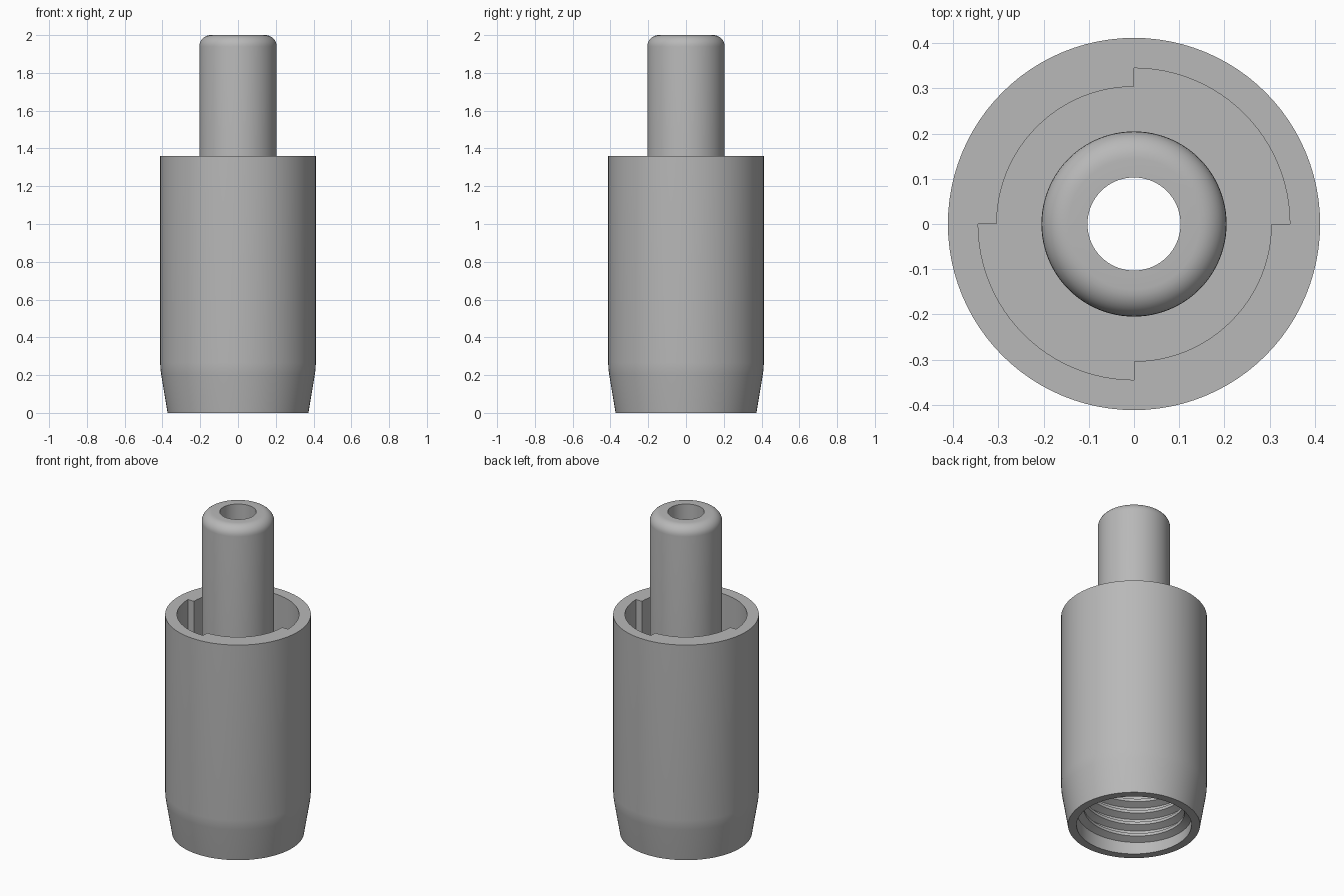
import bpy, bmesh, math

if "Cube" in bpy.data.objects:
    bpy.data.objects.remove(bpy.data.objects["Cube"], do_unlink=True)

SEGMENTS = 96
RIM, FLOOR, CEILING = 1.36, 0.8, 0.62      # collar rim, socket floor, bottom bore end
WIDE, NARROW = 0.345, 0.304                # socket wall radii in alternating quadrants
BORE = 0.325

grey = bpy.data.materials.new("plain grey")
grey.use_nodes = True
colour = (0.48, 0.48, 0.48, 1)
grey.diffuse_color = colour
grey.node_tree.nodes["Principled BSDF"].inputs["Base Color"].default_value = colour


def finish(bm, name):
    bmesh.ops.remove_doubles(bm, verts=bm.verts[:], dist=1e-5)
    bmesh.ops.recalc_face_normals(bm, faces=bm.faces[:])
    mesh = bpy.data.meshes.new(name)
    bm.to_mesh(mesh)
    bm.free()
    obj = bpy.data.objects.new(name, mesh)
    bpy.context.collection.objects.link(obj)
    mesh.materials.append(grey)
    bpy.ops.object.select_all(action='DESELECT')
    obj.select_set(True)
    bpy.context.view_layer.objects.active = obj
    bpy.ops.object.shade_smooth_by_angle(angle=math.radians(30))
    return obj


def skin(bm, columns, wrap):
    """Join neighbouring closed loops of points with quads."""
    rows = [[bm.verts.new(p) for p in col] for col in columns]
    pairs = list(zip(rows, rows[1:]))
    if wrap:
        pairs.append((rows[-1], rows[0]))
    for a, b in pairs:
        for i in range(len(a)):
            j = (i + 1) % len(a)
            bm.faces.new((a[i], a[j], b[j], b[i]))
    return rows


def around(profile, angle, lift=0):
    return [(r * math.cos(angle), r * math.sin(angle), z + lift) for r, z in profile]


def body_profile(wall):
    # rounded tip of the central post
    fillet = [(0.145 + 0.06 * math.cos(t), 1.94 + 0.06 * math.sin(t))
              for t in [i * math.pi / 16 for i in range(9)]]
    return ([(0.373, 0), (0.407, 0.205), (0.411, 0.235), (0.412, 0.265), (0.412, RIM),
             (WIDE, RIM), (wall, RIM), (wall, FLOOR), (NARROW, FLOOR), (0.205, FLOOR)]
            + fillet
            + [(0.103, 2), (0.103, CEILING), (BORE, CEILING), (BORE, 0)])


# Body: one turned solid whose socket wall steps at every quarter turn
bm = bmesh.new()
columns = []
quarter = SEGMENTS // 4
for q in range(4):
    wall = NARROW if q % 2 else WIDE
    for k in range(quarter + 1):
        angle = 2 * math.pi * (q * quarter + k) / SEGMENTS
        columns.append(around(body_profile(wall), angle))
skin(bm, columns, wrap=True)
finish(bm, "connector_body")

# Internal screw thread: tapered ridge swept along a helix in the lower bore
PITCH, TURNS = 0.075, 7
ridge = [(BORE + 0.004, -0.03), (0.285, -0.009), (0.285, 0.009), (BORE + 0.004, 0.03)]
bm = bmesh.new()
steps = 64
columns = [around(ridge, 2 * math.pi * i / steps, 0.055 + PITCH * i / steps)
           for i in range(TURNS * steps + 1)]
rows = skin(bm, columns, wrap=False)
bm.faces.new(rows[0])
bm.faces.new(rows[-1])
finish(bm, "internal_thread")
